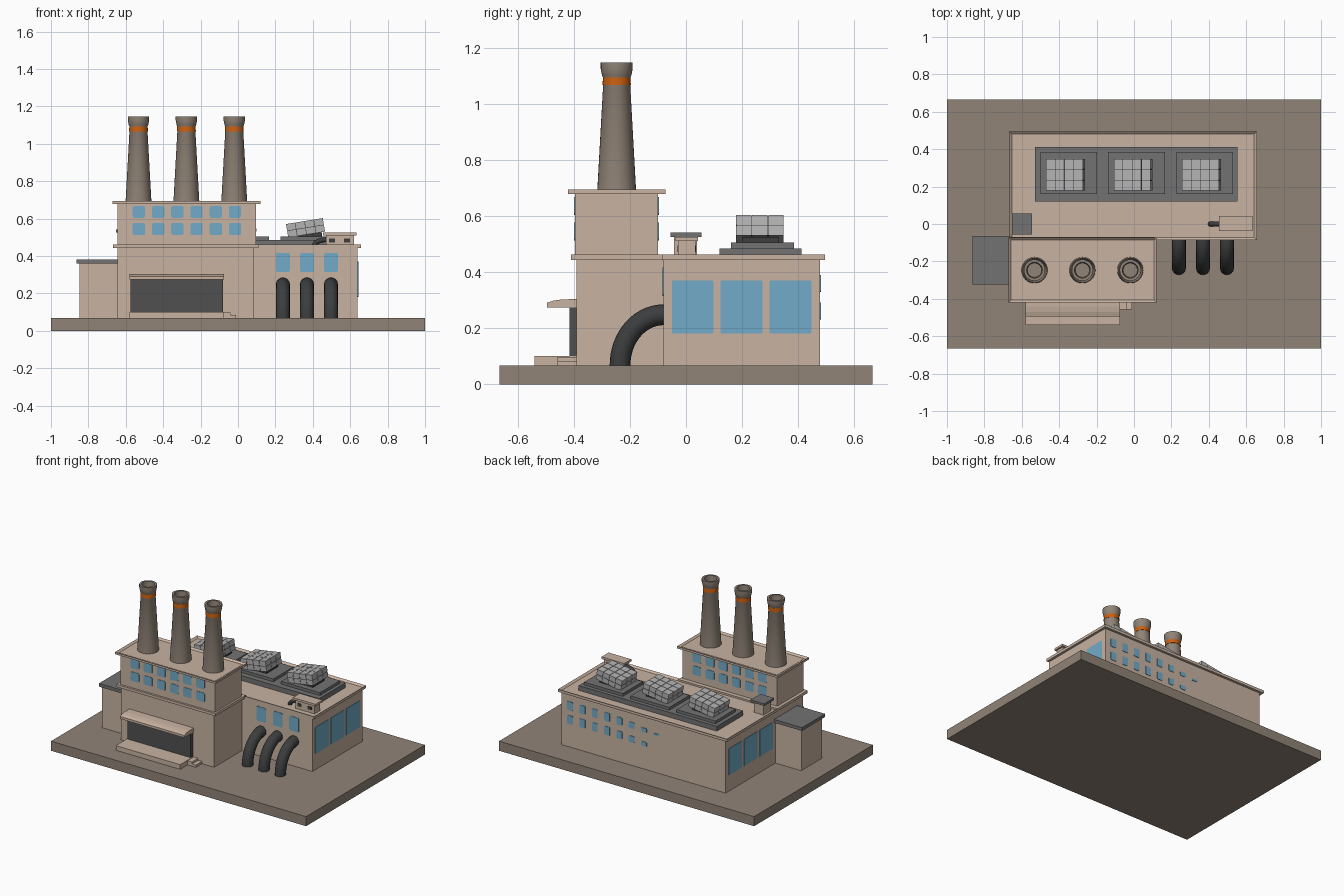
import bpy, bmesh, math
from mathutils import Matrix

if "Cube" in bpy.data.objects:
    bpy.data.objects.remove(bpy.data.objects["Cube"])


def mat(name, r, g, b):
    m = bpy.data.materials.new(name)
    m.diffuse_color = (r, g, b, 1)
    m.use_nodes = True
    m.node_tree.nodes["Principled BSDF"].inputs["Base Color"].default_value = m.diffuse_color
    return m


WALL = mat("wall_beige", 0.58, 0.45, 0.36)
STONE = mat("stone_brown", 0.28, 0.23, 0.185)
GLASS = mat("window_blue", 0.17, 0.41, 0.58)
GREY = mat("roof_grey", 0.17, 0.17, 0.17)
DOOR = mat("door_grey", 0.08, 0.08, 0.08)
DARK = mat("pipe_dark", 0.045, 0.047, 0.048)
ORANGE = mat("band_orange", 0.6, 0.115, 0.005)
LIGHT = mat("unit_light", 0.45, 0.45, 0.45)


def finish(name, bm, material, smooth=False):
    bmesh.ops.recalc_face_normals(bm, faces=bm.faces)
    me = bpy.data.meshes.new(name)
    bm.to_mesh(me)
    bm.free()
    me.materials.append(material)
    if smooth:
        me.polygons.foreach_set("use_smooth", [True] * len(me.polygons))
        me.set_sharp_from_angle(angle=math.radians(35))
    ob = bpy.data.objects.new(name, me)
    bpy.context.collection.objects.link(ob)
    return ob


def add_box(bm, x, y, z):
    size = [b - a for a, b in (x, y, z)]
    mid = [(a + b) / 2 for a, b in (x, y, z)]
    m = Matrix.Translation(mid) @ Matrix.Diagonal((*size, 1))
    return bmesh.ops.create_cube(bm, size=1, matrix=m)["verts"]


def box(name, x, y, z, material):
    bm = bmesh.new()
    add_box(bm, x, y, z)
    return finish(name, bm, material)


def cornice(name, x, y, z, material, rim=0.02, depth=0.012):
    """Slab whose top is sunk inside a raised rim."""
    bm = bmesh.new()
    add_box(bm, x, y, z)
    bm.normal_update()
    top = max(bm.faces, key=lambda f: f.calc_center_median().z)
    bmesh.ops.inset_region(bm, faces=[top], thickness=rim)
    bmesh.ops.translate(bm, verts=top.verts, vec=(0, 0, -depth))
    return finish(name, bm, material)


def windows(name, panes, axis, at, corner=0.01, proud=0.003):
    """Thin rounded panes; panes = (centre, width, z0, z1), axis = wall normal."""
    bm = bmesh.new()
    for c, w, z0, z1 in panes:
        along, deep = (c - w / 2, c + w / 2), (at - proud, at + proud)
        xy = (deep, along) if axis == 0 else (along, deep)
        vs = add_box(bm, *xy, (z0, z1))
        edges = {e for v in vs for e in v.link_edges
                 if abs((e.verts[0].co - e.verts[1].co).normalized()[axis]) > 0.9}
        bmesh.ops.bevel(bm, geom=list(edges), offset=min(corner, (z1 - z0) * 0.3),
                        segments=3, profile=0.5, affect='EDGES')
    return finish(name, bm, GLASS)


def lathe(name, profile, centre, material, sides=32):
    bm = bmesh.new()
    vs = [bm.verts.new((r, 0, z)) for r, z in profile]
    es = [bm.edges.new(p) for p in zip(vs, vs[1:])]
    bmesh.ops.spin(bm, geom=vs + es, cent=(0, 0, 0), axis=(0, 0, 1),
                   angle=math.tau, steps=sides)
    bmesh.ops.remove_doubles(bm, verts=bm.verts, dist=1e-5)
    bmesh.ops.translate(bm, verts=bm.verts, vec=(*centre, 0))
    return finish(name, bm, material, True)


def tube(name, points, radius, material):
    cu = bpy.data.curves.new(name, 'CURVE')
    cu.dimensions = '3D'
    cu.bevel_depth, cu.bevel_resolution, cu.use_fill_caps = radius, 6, True
    sp = cu.splines.new('POLY')
    sp.points.add(len(points) - 1)
    for p, co in zip(sp.points, points):
        p.co = (*co, 1)
    cu.materials.append(material)
    ob = bpy.data.objects.new(name, cu)
    bpy.context.collection.objects.link(ob)
    bpy.ops.object.select_all(action='DESELECT')
    ob.select_set(True)
    bpy.context.view_layer.objects.active = ob
    bpy.ops.object.convert(target='MESH')
    bpy.ops.object.shade_smooth_by_angle(angle=math.radians(40))


# Ground slab and main building masses
G = 0.068
box("ground_slab", (-1, 1), (-0.665, 0.665), (0, G), STONE)
box("rear_hall", (-0.645, 0.64), (-0.08, 0.478), (G, 0.448), WALL)
cornice("rear_hall_cornice", (-0.667, 0.657), (-0.085, 0.495), (0.444, 0.463), WALL)
box("front_block", (-0.645, 0.086), (-0.39, -0.07), (G, 0.448), WALL)
box("front_block_cornice", (-0.667, 0.11), (-0.41, -0.07), (0.444, 0.463), WALL)
box("upper_block", (-0.645, 0.097), (-0.396, -0.1), (0.45, 0.684), WALL)
cornice("upper_cornice", (-0.67, 0.12), (-0.42, -0.073), (0.679, 0.694), WALL, 0.018)
box("side_annex", (-0.848, -0.64), (-0.31, -0.08), (G, 0.362), WALL)
box("side_annex_roof", (-0.864, -0.63), (-0.323, -0.065), (0.36, 0.383), GREY)

# Chimneys with orange bands
for i, x in enumerate((-0.532, -0.276, -0.02)):
    c = (x, -0.247)
    lathe(f"chimney_{i}", [(0.07, 0.675), (0.047, 1.09), (0.052, 1.1), (0.057, 1.125),
                           (0.057, 1.147), (0.042, 1.147), (0.038, 1.1), (0, 1.1)], c, STONE)
    lathe(f"chimney_band_{i}", [(0.046, 1.066), (0.0505, 1.066), (0.049, 1.093), (0.045, 1.093)],
          c, ORANGE)

# Windows on every side
upper = [(-0.53 + i * 0.1028, 0.066, z, z + 0.064) for i in range(6) for z in (0.513, 0.604)]
windows("upper_front_windows", upper, 1, -0.396)
windows("upper_back_windows", upper, 1, -0.1)
sides = [(y, 0.149, 0.182, 0.37) for y in (0.024, 0.198, 0.372)]
windows("hall_right_windows", sides, 0, 0.64, 0.004)
windows("hall_left_windows", sides, 0, -0.645, 0.004)
windows("hall_front_windows", [(x, 0.075, 0.315, 0.417) for x in (0.24, 0.369, 0.497)], 1, -0.08)
back = []
for i, k in enumerate((1, 1, 1, 1, 0.9, 0.75, 0.5, 0.25)):  # panes fade into the wall
    for z in (0.232, 0.33):
        if i < 7 or z > 0.3:
            back.append((0.573 - i * 0.0965, 0.044, z, z + 0.06 * k))
windows("hall_back_windows", back, 1, 0.478, 0.006)

# Curved pipes running from the hall wall to the ground
for i, x in enumerate((0.24, 0.369, 0.497)):
    arc = [(x, -0.08 - 0.155 * math.sin(a), G + 0.18 * math.cos(a))
           for a in (k * math.pi / 32 for k in range(17))]
    tube(f"wall_pipe_{i}", [(x, -0.06, G + 0.18)] + arc + [(x, -0.235, G - 0.01)], 0.037, DARK)

# Loading door, canopy, platform and steps
box("loading_door", (-0.575, -0.08), (-0.415, -0.38), (0.095, 0.276), DOOR)
bm = bmesh.new()
prof = [(-0.38, 0.274), (-0.495, 0.274), (-0.495, 0.291), (-0.47, 0.299), (-0.44, 0.303), (-0.38, 0.304)]
face = bm.faces.new([bm.verts.new((-0.58, y, z)) for y, z in prof])
ext = bmesh.ops.extrude_face_region(bm, geom=[face])["geom"]
bmesh.ops.translate(bm, verts=[v for v in ext if isinstance(v, bmesh.types.BMVert)], vec=(0.505, 0, 0))
finish("door_canopy", bm, WALL)
box("loading_platform", (-0.58, -0.075), (-0.54, -0.38), (G - 0.005, 0.101), WALL)
box("step_upper", (-0.08, -0.04), (-0.458, -0.38), (G - 0.005, 0.098), WALL)
box("step_lower", (-0.06, -0.01), (-0.458, -0.38), (G - 0.005, 0.084), WALL)

# Roof plinth with three tilted block units
box("roof_plinth", (-0.53, 0.553), (0.12, 0.412), (0.448, 0.485), GREY)
for i, x in enumerate((-0.349, 0.013, 0.378)):
    box(f"unit_plinth_{i}", (x - 0.152, x + 0.152), (0.16, 0.385), (0.48, 0.505), GREY)
    box(f"unit_support_{i}", (x - 0.06, x + 0.07), (0.2, 0.33), (0.5, 0.525), DARK)
    tilt = Matrix.Translation((x - 0.017, 0.263, 0.551)) @ Matrix.Rotation(math.radians(-9.2), 4, 'Y')
    L, W, H, gap = 0.202, 0.172, 0.076, 0.0015
    core = box(f"unit_core_{i}", (-L / 2 + 0.004, L / 2 - 0.004), (-W / 2 + 0.004, W / 2 - 0.004),
               (-H / 2 + 0.004, H / 2 - 0.004), DARK)
    bm = bmesh.new()
    for a in range(4):
        for b in range(3):
            for c in range(2):
                spans = [(-s / 2 + s * k / n + gap, -s / 2 + s * (k + 1) / n - gap)
                         for s, k, n in ((L, a, 4), (W, b, 3), (H, c, 2))]
                add_box(bm, *spans)
    blocks = finish(f"unit_blocks_{i}", bm, LIGHT)
    core.data.transform(tilt)
    blocks.data.transform(tilt)

# Small roof hut at the left
box("roof_hut", (-0.637, -0.56), (-0.042, 0.04), (0.448, 0.528), WALL)
box("roof_hut_top", (-0.652, -0.545), (-0.055, 0.055), (0.526, 0.541), GREY)

# Roof vent house at the right with dark openings and an elbow pipe
box("vent_house", (0.47, 0.62), (-0.028, 0.033), (0.448, 0.513), WALL)
box("vent_house_top", (0.455, 0.633), (-0.037, 0.042), (0.511, 0.526), WALL)
for i, x in enumerate((0.503, 0.583)):
    box(f"vent_opening_{i}", (x - 0.016, x + 0.016), (-0.031, 0.036), (0.472, 0.494), DARK)
tube("vent_elbow_pipe", [(0.408, 0, 0.445)] +
     [(0.475 - 0.067 * math.cos(a), 0, 0.455 + 0.033 * math.sin(a))
      for a in (k * math.pi / 16 for k in range(9))], 0.013, DARK)
